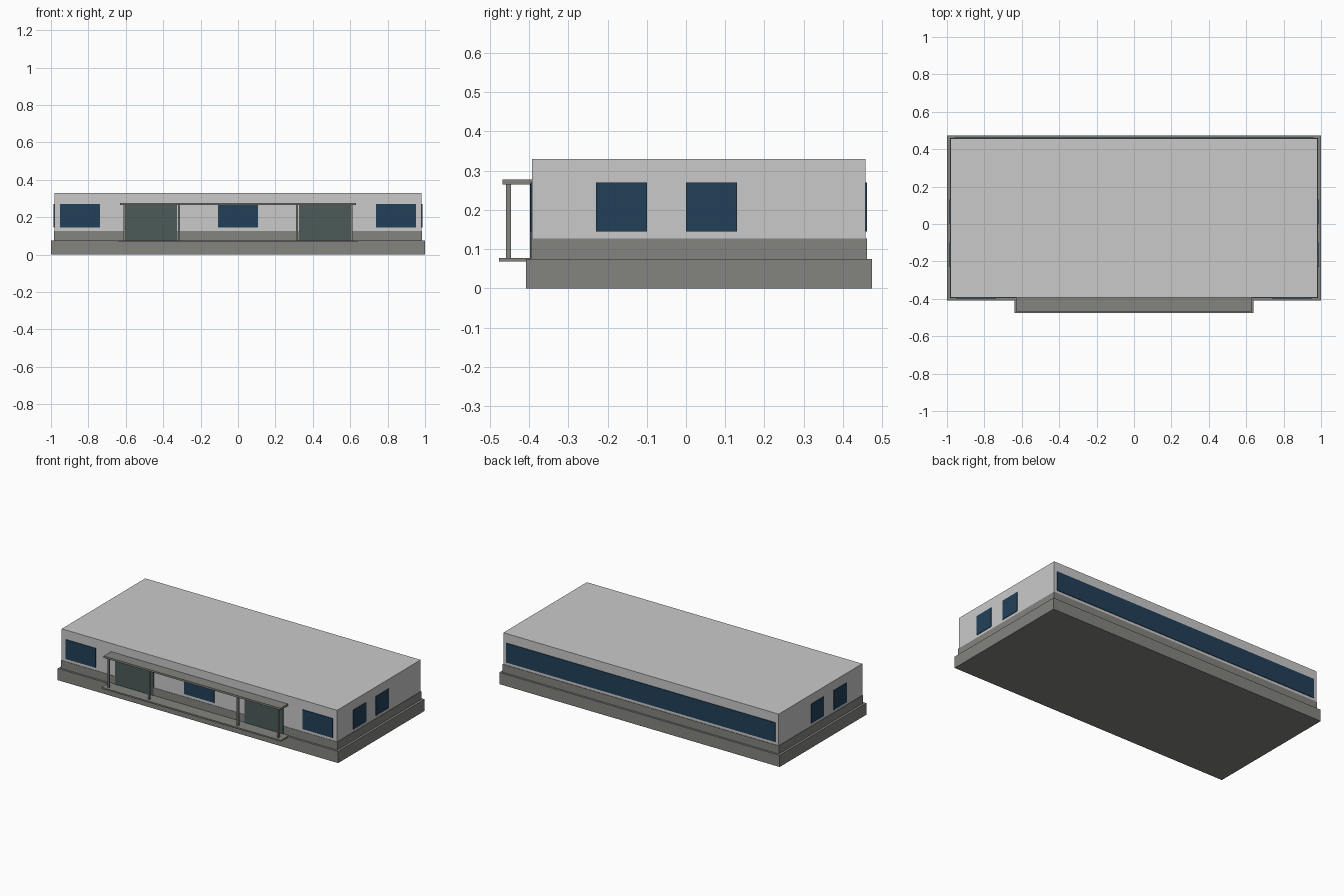
import bpy

default = bpy.data.objects.get("Cube")
if default:
    bpy.data.objects.remove(default, do_unlink=True)


def material(name, rgb):
    m = bpy.data.materials.new(name)
    m.use_nodes = True
    color = (*rgb, 1)
    m.diffuse_color = color
    m.node_tree.nodes["Principled BSDF"].inputs["Base Color"].default_value = color
    return m


wall = material("pale wall", (0.59, 0.59, 0.59))
stone = material("grey stone", (0.23, 0.23, 0.215))
glass = material("blue glass", (0.016, 0.051, 0.098))
door = material("grey green door", (0.07, 0.105, 0.098))


def box(name, x, y, z, mat):
    """Box spanning the (min, max) pairs x, y and z."""
    bpy.ops.mesh.primitive_cube_add(size=1, location=[sum(r) / 2 for r in (x, y, z)])
    ob = bpy.context.object
    ob.name = name
    ob.scale = [r[1] - r[0] for r in (x, y, z)]
    bpy.ops.object.transform_apply(location=False, rotation=False, scale=True)
    ob.data.materials.append(mat)
    return ob


def around(c, half):
    return (c - half, c + half)


FRONT, BACK, SIDE = -0.393, 0.458, 0.982
GLASS_Z = (0.145, 0.27)

# Main building: plinth, base band and walls with flat roof
box("plinth", (-1, 1), (-0.408, 0.474), (0, 0.075), stone)
box("base_band", around(0, SIDE + 0.003), (FRONT - 0.002, BACK + 0.003), (0.075, 0.127), stone)
box("walls", around(0, SIDE), (FRONT, BACK), (0.127, 0.33), wall)

# Porch slab and canopy
box("porch_step", around(0, 0.64), (-0.477, FRONT), (0.068, 0.077), stone)
box("canopy", around(0, 0.631), (-0.468, FRONT), (0.265, 0.277), stone)

# Front and back glazing
for name, x in (("left", 0.845), ("middle", 0), ("right", -0.845)):
    box(f"front_window_{name}", around(x, 0.107), (FRONT - 0.004, FRONT + 0.004), GLASS_Z, glass)
box("back_window_strip", around(0, 0.96), (BACK - 0.004, BACK + 0.004), GLASS_Z, glass)

# Doors, canopy posts and side windows, mirrored left and right
for side, s in (("left", 1), ("right", -1)):
    box(f"door_{side}", around(s * 0.4625, 0.1375), (FRONT - 0.005, FRONT + 0.003), (0.077, 0.265), door)
    for place, x in (("outer", 0.605), ("inner", 0.316)):
        box(f"post_{side}_{place}", around(s * x, 0.006), around(-0.4525, 0.006), (0.077, 0.265), stone)
    for place, y in (("front", -0.165), ("rear", 0.065)):
        box(f"side_window_{side}_{place}", around(s * SIDE, 0.004), around(y, 0.065), GLASS_Z, glass)
